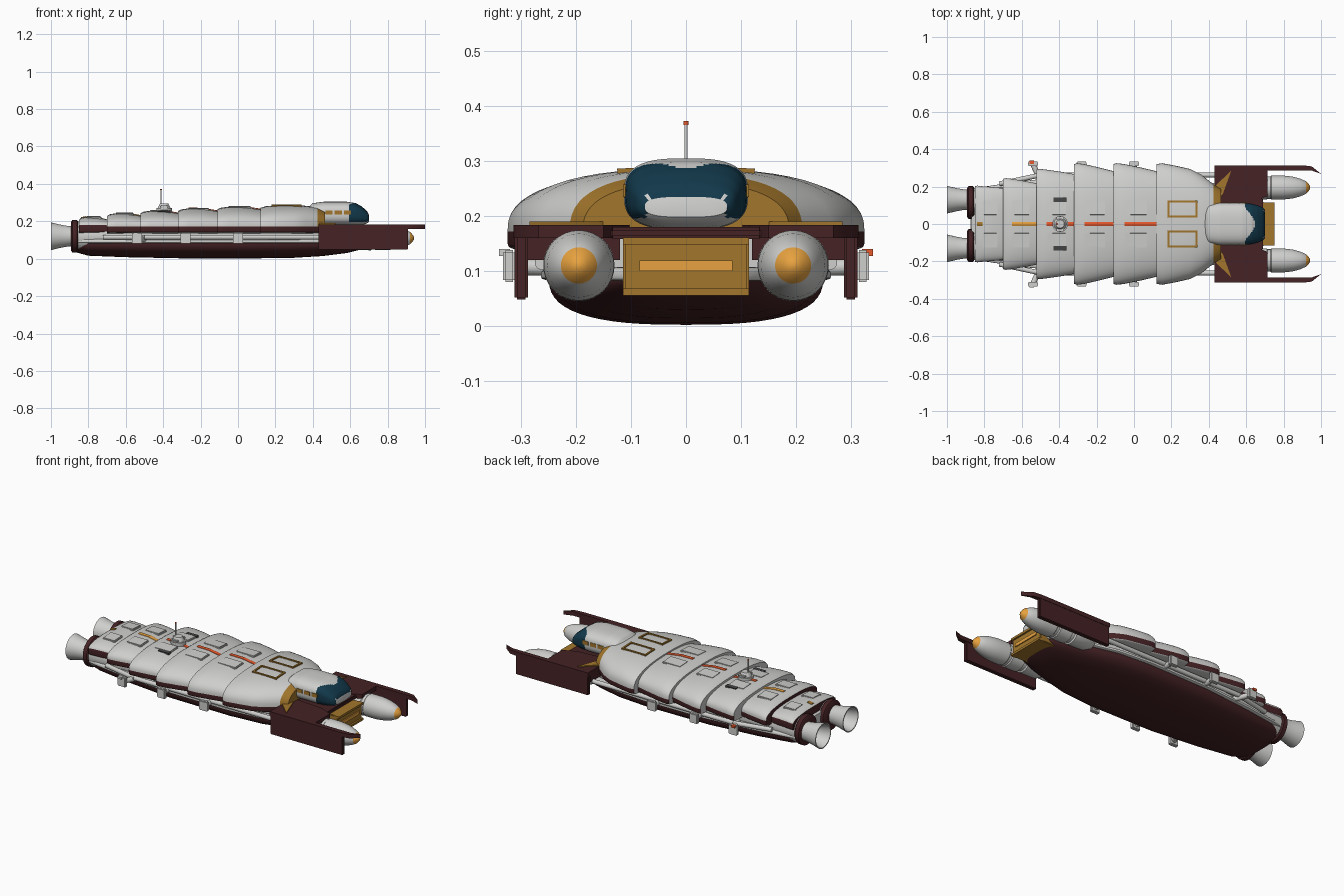
import bpy, bmesh, math
from mathutils import Vector

if "Cube" in bpy.data.objects:
    bpy.data.objects.remove(bpy.data.objects["Cube"], do_unlink=True)


def material(name, r, g, b):
    m = bpy.data.materials.new(name)
    m.use_nodes = True
    m.diffuse_color = (r, g, b, 1)
    m.node_tree.nodes["Principled BSDF"].inputs["Base Color"].default_value = (r, g, b, 1)
    return m


WHITE = material("hull_white", .62, .62, .61)
MAROON = material("maroon", .06, .016, .018)
GOLD = material("gold", .36, .18, .025)
AMBER = material("amber", .8, .36, .05)
RED = material("signal_red", .8, .1, .025)
GLASS = material("glass_blue", .006, .04, .07)
DARK = material("dark_grey", .06, .06, .06)


def finish(name, bm, mats, rule=None, angle=35):
    """Turn a bmesh into a shaded object; rule picks a material per face."""
    bmesh.ops.recalc_face_normals(bm, faces=bm.faces)
    if rule:
        for f in bm.faces:
            f.material_index = rule(f.calc_center_median(), f.normal)
    mesh = bpy.data.meshes.new(name)
    bm.to_mesh(mesh)
    bm.free()
    for m in mats:
        mesh.materials.append(m)
    ob = bpy.data.objects.new(name, mesh)
    bpy.context.collection.objects.link(ob)
    bpy.ops.object.select_all(action='DESELECT')
    ob.select_set(True)
    bpy.context.view_layer.objects.active = ob
    bpy.ops.object.shade_smooth_by_angle(angle=math.radians(angle))
    return ob


def skin(name, rings, mats, rule=None, caps=True, angle=35):
    bm = bmesh.new()
    vs = [[bm.verts.new(p) for p in ring] for ring in rings]
    n = len(vs[0])
    for a, b in zip(vs, vs[1:]):
        for i in range(n):
            bm.faces.new((a[i], a[(i + 1) % n], b[(i + 1) % n], b[i]))
    if caps:
        bm.faces.new(vs[0])
        bm.faces.new(vs[-1])
    return finish(name, bm, mats, rule, angle)


def section(x, w, lo, mid, hi, up=2.5, down=2.5, n=56):
    """Superelliptic cross-section with separate upper and lower halves."""
    ring = []
    for i in range(n):
        a = 2 * math.pi * i / n
        c, s = math.cos(a), math.sin(a)
        e = 2 / (up if s >= 0 else down)
        h = hi - mid if s >= 0 else mid - lo
        ring.append((x, math.copysign(abs(c) ** e, c) * w,
                     mid + math.copysign(abs(s) ** e, s) * h))
    return ring


def lathe(name, y, z, profile, mats, rule=None, caps=True, n=32):
    return skin(name, [[(x, y + r * math.cos(2 * math.pi * i / n),
                         z + r * math.sin(2 * math.pi * i / n)) for i in range(n)]
                       for x, r in profile], mats, rule, caps)


def prism(name, outline, z0, z1, mat):
    return skin(name, [[(x, y, z) for x, y in outline] for z in (z0, z1)], [mat])


def box(name, lo, hi, mat, bevel=0.0, tilt=0.0):
    bm = bmesh.new()
    bmesh.ops.create_cube(bm, size=1)
    size = Vector(hi) - Vector(lo)
    for v in bm.verts:
        v.co = Vector(a * b for a, b in zip(v.co, size))
    if bevel:
        bmesh.ops.bevel(bm, geom=bm.edges[:], offset=bevel, segments=2, affect='EDGES')
    ob = finish(name, bm, [mat])
    ob.location = (Vector(lo) + Vector(hi)) / 2
    ob.rotation_euler.x = tilt
    return ob


def rod(name, a, b, r, mat, r2=None):
    a, b = Vector(a), Vector(b)
    bm = bmesh.new()
    bmesh.ops.create_cone(bm, cap_ends=True, segments=20, radius1=r,
                          radius2=r if r2 is None else r2, depth=(b - a).length)
    ob = finish(name, bm, [mat])
    ob.location = (a + b) / 2
    ob.rotation_euler = (b - a).to_track_quat('Z', 'Y').to_euler()
    return ob


def densify(keys, n):
    """Resample key tuples evenly along their first value."""
    out = []
    for i in range(n + 1):
        x = keys[0][0] + (keys[-1][0] - keys[0][0]) * i / n
        k = next(j for j in range(1, len(keys)) if x <= keys[j][0] + 1e-6)
        a, b = keys[k - 1], keys[k]
        t = (x - a[0]) / (b[0] - a[0])
        out.append(tuple(p + (q - p) * t for p, q in zip(a, b)))
    return out


# Overlapping armour shells with a maroon lower skirt
def shell_rule(c, n):
    if n.z < -.8:
        return 0
    return 2 if c.x > .425 and c.z > .172 else 1 if c.z < .177 else 0


def shell(name, keys):
    skin(name, [section(x, w, .135, .172, h, 2.5, 9) for x, w, h in keys],
         [WHITE, MAROON, GOLD], shell_rule)


def stripe(name, keys, mat):
    skin(name, [section(x, .011, h - .02, h - .01, h + .004, 6, 6, 16) for x, w, h in keys], [mat])


plates = [(-.11, .13, .325, .28, .278, RED), (-.32, -.1, .325, .28, .269, RED),
          (-.52, -.31, .295, .265, .257, RED), (-.7, -.51, .245, .215, .243, AMBER),
          (-.85, -.69, .205, .19, .224, GOLD)]
for i, (x0, x1, w0, w1, h, stripe_mat) in enumerate(plates):
    d = x1 - x0
    keys = [(x0, w0 * .985, h - .014), (x0 + .07 * d, w0, h - .006), (x0 + .25 * d, w0 * .985, h),
            (x0 + .6 * d, (w0 + w1) / 2, h - .001), (x1, w1, h - .016)]
    shell(f"armour_shell_{i + 2}", keys)
    stripe(f"spine_stripe_{i + 2}", keys[2:] if i < 4 else keys[1:3], stripe_mat)
    for s in (-1, 1):
        box(f"shell_pad_{i + 2}", (x0 + .25 * d, s * .085 - .04, h - .02),
            (x0 + .75 * d, s * .085 + .04, h + .001), WHITE, .004, -s * .06)
shell("armour_shell_1", [(.12, .32, .272), (.15, .325, .281), (.22, .312, .286), (.3, .294, .286),
                         (.36, .264, .283), (.425, .212, .276), (.465, .188, .26)])

# Keel, white belt and inner core
plan = [(-.87, .17, .035), (-.8, .185, .016), (-.6, .215, .008), (-.3, .245, .002), (.1, .25, .002),
        (.3, .235, .005), (.45, .2, .014), (.58, .165, .03), (.66, .135, .05), (.7, .1, .07)]
skin("keel", [section(x, w, lo, .09, .1, 12, 2.7) for x, w, lo in plan], [MAROON])
skin("hull_belt", [section(x - .005, w + .014, .08, .092, .108, 5, 5) for x, w, lo in plan], [WHITE])
skin("inner_core", [section(x, w * .93, .1, .13, .165, 8, 8) for x, w, lo in plan[:-2]], [WHITE])

# Cockpit with wraparound windshield
def cockpit_rule(c, n):
    y = abs(c.y)
    nose = c.z < .235 and y < .072
    return int(c.x > .595 + .06 * max(0, 1 - y / .09) and c.z > .197 and not nose)


cabin = densify([(.38, .09, .18, .28), (.4, .105, .175, .297), (.46, .113, .175, .305),
                 (.58, .113, .175, .305), (.63, .108, .176, .297), (.66, .1, .18, .28),
                 (.69, .088, .188, .255), (.7, .075, .198, .235)], 48)
skin("cockpit", [section(x, w, lo, (lo + hi) / 2, hi, 2.9, 2.9, 72) for x, w, lo, hi in cabin],
     [WHITE, GLASS], cockpit_rule)

# Front intake block and deck
box("intake_block", (.45, -.115, .055), (.74, .115, .161), GOLD, .004)
box("intake_rim_top", (.72, -.115, .148), (.75, .115, .161), GOLD)
box("intake_rim_bottom", (.72, -.115, .055), (.75, .115, .068), GOLD)
box("intake_light", (.735, -.085, .1), (.746, .085, .119), AMBER)
box("front_deck", (.42, -.14, .158), (.69, .14, .18), MAROON, .006)

for s in (-1, 1):
    side = "left" if s > 0 else "right"
    # Forward prongs: roof, blade, pod and gold brace
    roof = [(.43, .314), (.9, .314), (.95, .308), (1.0, .268), (.95, .286), (.715, .286),
            (.715, .15), (.635, .115), (.43, .1)]
    prism(side + "_prong_roof", [(x, y * s) for x, y in roof], .16, .184, MAROON)
    box(side + "_prong_root", (.43, s * .205 - .085, .12), (.62, s * .205 + .085, .165), MAROON)
    box(side + "_prong_blade", (.43, s * .3 - .012, .048), (.91, s * .3 + .012, .165), MAROON, .004)
    brace = [(.43, .12), (.475, .16), (.52, .285), (.43, .2)]
    prism(side + "_brace", [(x, y * s) for x, y in brace], .17, .19, GOLD)
    lathe(side + "_pod", s * .195, .11,
          [(.46, .04), (.5, .058), (.6, .06), (.605, .052), (.625, .052), (.63, .064), (.71, .065),
           (.715, .06), (.73, .06), (.735, .064), (.8, .064), (.85, .058), (.89, .047),
           (.92, .033), (.935, .017), (.942, .006)],
          [WHITE, AMBER], lambda c, n: int(c.x > .925))

    # Side cabin windows and roof hatch frames
    for i in range(3):
        x = .467 + i * .05
        box(side + "_cabin_window", (x, s * .111 - .004, .235), (x + .038, s * .111 + .004, .257), GOLD)
    y0, y1 = sorted((s * .035, s * .125))
    for name, lo, hi in (("inner", (.18, .035), (.34, .045)), ("outer", (.18, .115), (.34, .125)),
                         ("rear", (.18, .035), (.19, .125)), ("front", (.33, .035), (.34, .125))):
        ys = sorted((s * lo[1], s * hi[1]))
        z = .285 - .05 * (abs(sum(ys)) / 2 - .05)
        box(f"{side}_hatch_{name}", (lo[0], ys[0], z - .008), (hi[0], ys[1], z + .005), GOLD, 0, -s * .05)

    # Rear engines: nacelle, collar and open bell
    lathe(side + "_nacelle", s * .115, .12, [(-.87, .075), (-.84, .08), (-.6, .08)], [WHITE])
    lathe(side + "_engine_collar", s * .115, .12,
          [(-.892, .078), (-.886, .087), (-.862, .087), (-.855, .08)], [MAROON])
    lathe(side + "_engine_bell", s * .13, .12,
          [(-.87, .052), (-.91, .055), (-.95, .062), (-1.0, .074), (-1.0, .068),
           (-.95, .056), (-.91, .048), (-.895, .02)], [WHITE], caps=True)

    # Side pipe with outrigger thrusters
    rod(side + "_side_pipe", (-.5, s * .262, .115), (.43, s * .262, .115), .013, WHITE)
    rod(side + "_rear_pipe", (-.72, s * .215, .115), (-.5, s * .262, .115), .013, WHITE)
    for x, sweep in ((-.54, .05), (-.28, 0), (0, 0)):
        rod(side + "_outrigger_arm", (x + sweep, s * .21, .105), (x, s * .32, .108), .015, WHITE)
        box(side + "_outrigger_thruster", (x - .027, s * .322 - .011, .08),
            (x + .027, s * .322 + .011, .138), WHITE, .004)
    box(side + "_marker_light", (-.56, s * .33 - .01, .127), (-.535, s * .33 + .01, .14),
        RED if s > 0 else WHITE)

    # Recessed roof vents
    box(side + "_roof_vent", (-.43, s * .13 - .012, .235), (-.36, s * .13 + .012, .256), DARK, 0, -s * .08)

# Sensor turret and mast
rod("turret_base", (-.395, 0, .24), (-.395, 0, .272), .042, WHITE)
rod("turret_dome", (-.395, 0, .272), (-.395, 0, .296), .034, WHITE, .022)
box("turret_arms", (-.415, -.04, .272), (-.375, .04, .284), WHITE, .003)
rod("mast", (-.412, 0, .28), (-.412, 0, .368), .003, WHITE)
rod("mast_light", (-.412, 0, .366), (-.412, 0, .373), .005, RED)
